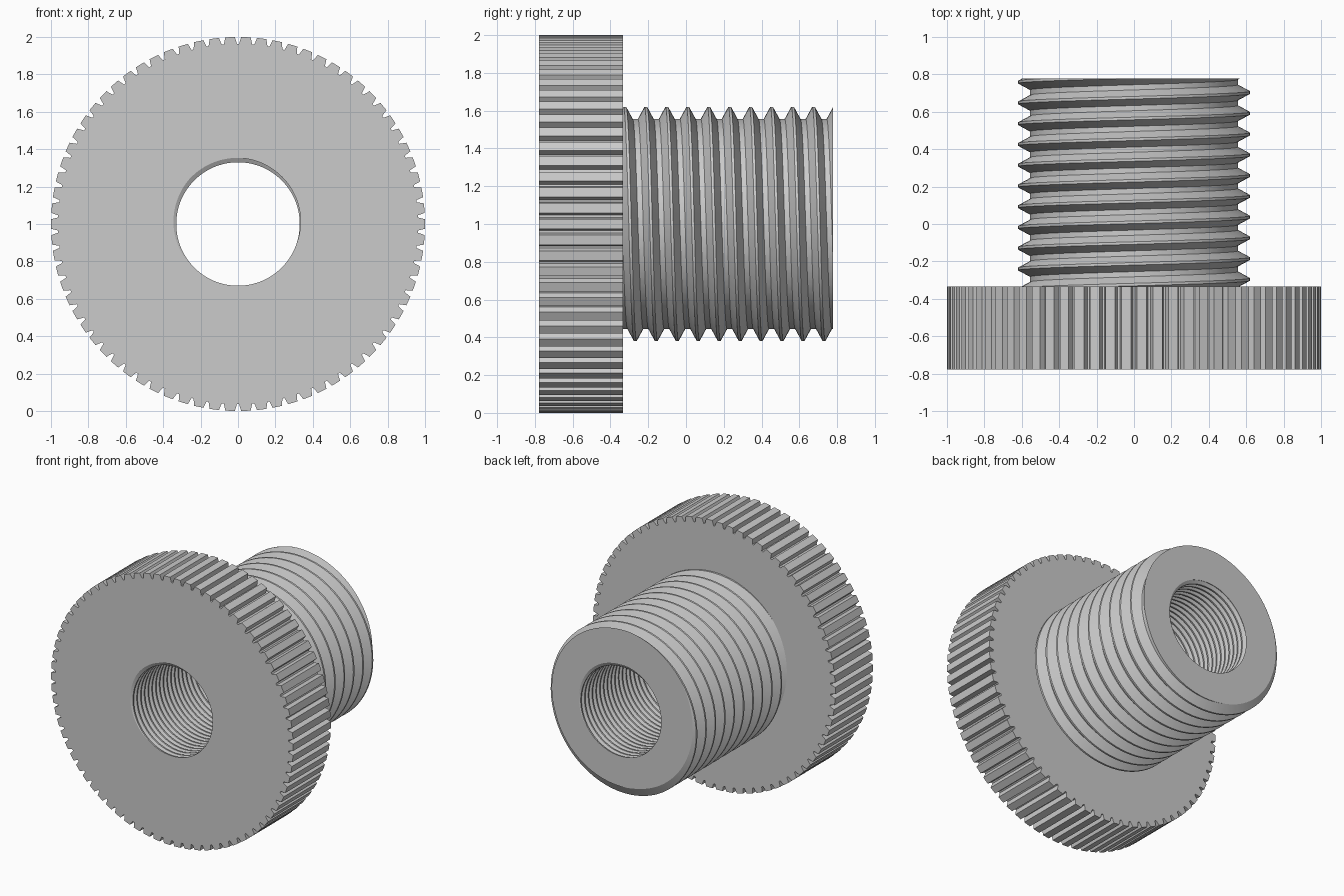
import bpy
import bmesh
import math

cube = bpy.data.objects.get("Cube")
if cube:
    bpy.data.objects.remove(cube, do_unlink=True)

FRONT, SHOULDER, BACK = -0.777, -0.333, 0.777
TEETH = 74
TURN = 2 * math.pi

grey = bpy.data.materials.new("steel_grey")
grey.use_nodes = True
colour = (0.6, 0.6, 0.6, 1)
grey.diffuse_color = colour
grey.node_tree.nodes["Principled BSDF"].inputs["Base Color"].default_value = colour


def thread(angle, pitch, phase, crest, root, start, end):
    """One lengthwise (radius, y) section of a right-handed thread."""
    shift = phase - pitch * angle / TURN

    def radius(y):
        gap = abs(((y - shift) / pitch + 0.5) % 1 - 0.5)
        t = min(1, max(0, (gap - 1 / 16) / (3 / 8 - 1 / 16)))
        return crest + (root - crest) * t

    first = math.floor((start - phase) / pitch) - 2
    last = math.ceil((end - phase) / pitch) + 2
    ys = [start]
    for k in range(first, last + 1):
        for offset in (-3 / 8, -1 / 16, 1 / 16, 3 / 8):
            ys.append(min(end, max(start, shift + pitch * (k + offset))))
    ys.append(end)
    return [(radius(y), y) for y in ys]


def outer_thread(angle):
    return thread(angle, 0.111, 0.703, 0.62, 0.556, SHOULDER, BACK)


def inner_thread(angle):
    pitch = 0.0443
    phase = FRONT + pitch * 115 / 360
    return thread(angle, pitch, phase, 0.354, 0.33, FRONT, BACK)


def loft(name, section):
    """Join the sections at every knurl angle into a ring around the y axis."""
    bm = bmesh.new()
    columns = []
    for angle, rim in stations:
        columns.append([bm.verts.new((r * math.cos(angle), y, 1 + r * math.sin(angle)))
                        for r, y in section(angle, rim)])
    for a, b in zip(columns, columns[1:]):
        for j in range(len(a) - 1):
            bm.faces.new((a[j], a[j + 1], b[j + 1], b[j]))
    bmesh.ops.remove_doubles(bm, verts=bm.verts, dist=0.00002)
    mesh = bpy.data.meshes.new(name)
    bm.to_mesh(mesh)
    bm.free()
    mesh.materials.append(grey)
    mesh.shade_smooth()
    mesh.set_sharp_from_angle(angle=math.radians(25))
    obj = bpy.data.objects.new(name, mesh)
    bpy.context.collection.objects.link(obj)


# Knurl outline: a flat tooth, then a narrow-bottomed groove
stations = []
for tooth in range(TEETH):
    for part, rim in ((-0.3, 1), (0.3, 1), (0.43, 0.963), (0.57, 0.963)):
        stations.append(((tooth + part) * TURN / TEETH, rim))
stations.append((stations[0][0] + TURN, 1))

# Head: front face, knurled rim and shoulder
loft("knurled_head", lambda angle, rim: [
    inner_thread(angle)[0], (rim, FRONT), (rim, SHOULDER), (0.5, SHOULDER)])

# Shaft: outer thread and end face
loft("threaded_shaft", lambda angle, rim: outer_thread(angle) + [inner_thread(angle)[-1]])

# Through hole with its fine thread
loft("threaded_bore", lambda angle, rim: inner_thread(angle)[::-1])
